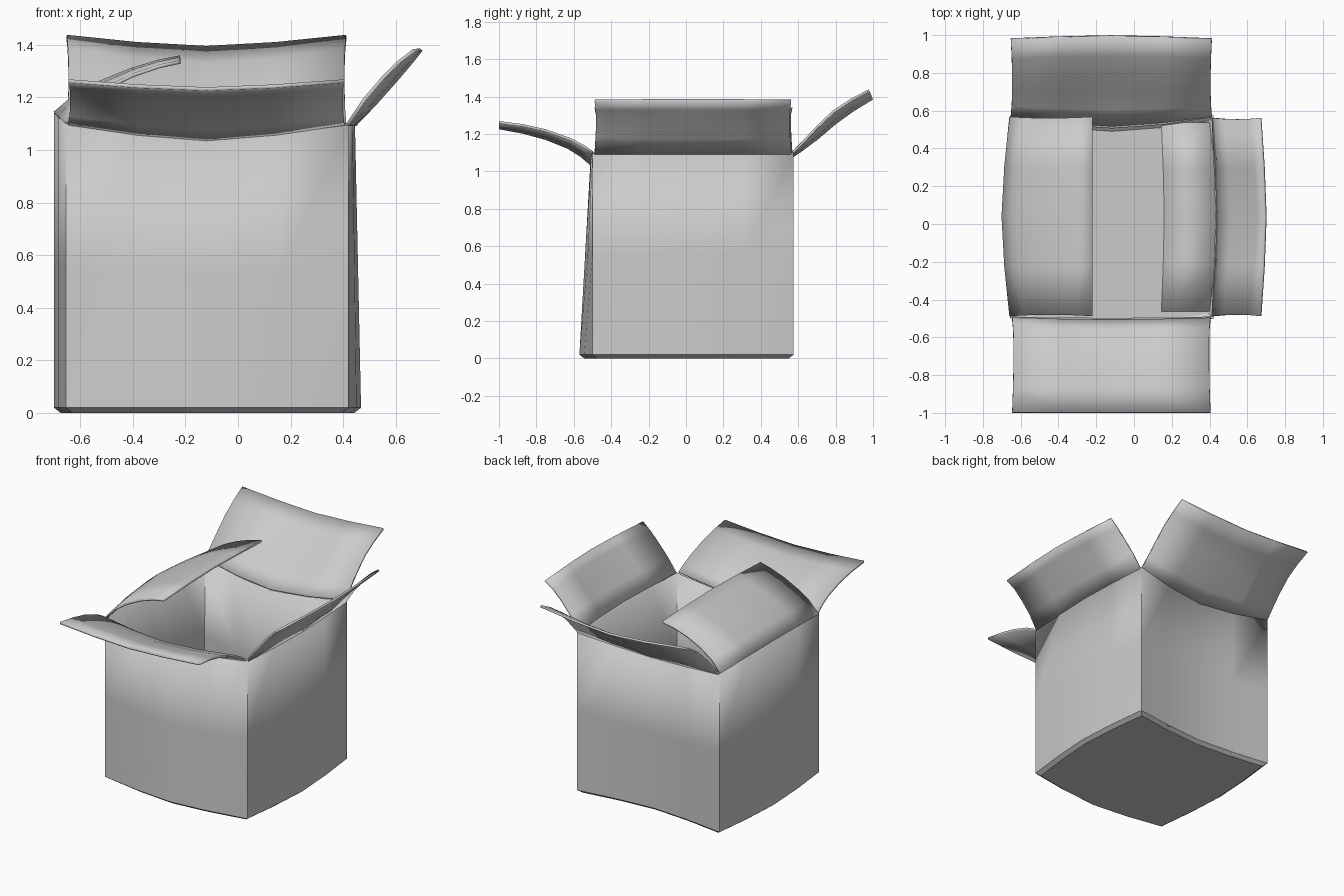
import bpy, bmesh

if "Cube" in bpy.data.objects:
    bpy.data.objects.remove(bpy.data.objects["Cube"])

X0, X1, Y0, Y1 = -0.655, 0.42, -0.50, 0.575     # corner lines of the box
CX, CY = (X0 + X1) / 2, (Y0 + Y1) / 2
T = 0.014                                       # cardboard thickness
STEPS = [-1, -0.5, 0, 0.5, 1]


def bow(t):
    return 1 - abs(t) ** 1.5


def finish(name, bm, thickness, offset):
    bmesh.ops.recalc_face_normals(bm, faces=bm.faces)
    mesh = bpy.data.meshes.new(name)
    bm.to_mesh(mesh)
    bm.free()
    ob = bpy.data.objects.new(name, mesh)
    bpy.context.collection.objects.link(ob)
    mod = ob.modifiers.new("cardboard", 'SOLIDIFY')
    mod.thickness, mod.offset = thickness, offset
    bpy.ops.object.select_all(action='DESELECT')
    ob.select_set(True)
    bpy.context.view_layer.objects.active = ob
    bpy.ops.object.shade_smooth_by_angle(angle=0.52)
    return ob


def skin(bm, rows, closed=False):
    vs = [[bm.verts.new(p) for p in r] for r in rows]
    n = len(vs[0])
    for a, b in zip(vs, vs[1:]):
        for i in range(n if closed else n - 1):
            j = (i + 1) % n
            bm.faces.new((a[i], a[j], b[j], b[i]))
    return vs


def ring(level, inset=0.0):
    """Bowed outline of the box; level 0 is the floor, 1 the rim."""
    def mix(a, b):
        return a + (b - a) * level
    x0, x1, y0, y1 = X0 + inset, X1 - inset, Y0 + inset, Y1 - inset
    hx, hy = (x1 - x0) / 2, (y1 - y0) / 2
    pts = []
    for t in STEPS[:-1]:      # front
        pts.append((CX + hx * t, y0 - mix(0.07, 0.012) * bow(t), 1.10 - 0.065 * bow(t)))
    for t in STEPS[:-1]:      # right
        pts.append((x1 + mix(0.048, 0.025) * bow(t), CY + hy * t, 1.095))
    for t in STEPS[:-1]:      # back, bowed inwards
        pts.append((CX - hx * t, y1 - 0.055 * bow(t), 1.10 - 0.05 * bow(t)))
    for t in STEPS[:-1]:      # left
        pts.append((x0 - 0.045 * bow(t), CY - hy * t, 1.10 + 0.04 * bow(t)))
    return [(x, y, 0.02 + (z - 0.02) * level) for x, y, z in pts]


# Box walls and floor with a small chamfer at the base
bm = bmesh.new()
base = [(x, y, 0.0) for x, y, z in ring(0, 0.025)]
rows = skin(bm, [base, ring(0), ring(0.5), ring(1)], closed=True)
bm.faces.new(rows[0])
finish("box_body", bm, T, -1)

# Overlapping flaps lying on the inside floor
for name, edge, wall, out in (("right_floor_flap", 0.145, 0.40, 0.045),
                              ("left_floor_flap", -0.385, -0.635, -0.045)):
    bm = bmesh.new()
    skin(bm, [[(x + b * bow(t), CY + 0.5 * t, 0.017) for t in STEPS]
              for x, b in ((edge, out / 3), (wall, out))])
    finish(name, bm, 0.008, 0)


# Curled top flaps: (outward axis, z) profiles at the side edge and at the middle
def flap(name, along_x, lo, hi, side, middle):
    c, h = (lo + hi) / 2, (hi - lo) / 2
    rows = []
    for i, ((a, z), (am, zm)) in enumerate(zip(side, middle)):
        k = i / (len(side) - 1)
        w = h - 0.03 * k * (1 - k)
        row = []
        for t in STEPS:
            d, e = a + (am - a) * bow(t), z + (zm - z) * bow(t)
            row.append((c + w * t, d, e) if along_x else (d, c + w * t, e))
        rows.append(row)
    bm = bmesh.new()
    skin(bm, rows)
    finish(name, bm, T, 0)


flap("front_flap", True, -0.645, 0.405,
     [(-0.50, 1.10), (-0.55, 1.135), (-0.62, 1.172), (-0.75, 1.218), (-0.87, 1.245), (-0.999, 1.262)],
     [(-0.51, 1.04), (-0.56, 1.083), (-0.63, 1.127), (-0.75, 1.175), (-0.87, 1.208), (-0.999, 1.232)])
flap("back_flap", True, -0.652, 0.412,
     [(0.573, 1.10), (0.63, 1.16), (0.70, 1.235), (0.79, 1.32), (0.88, 1.38), (0.98, 1.432)],
     [(0.52, 1.05), (0.61, 1.108), (0.70, 1.175), (0.80, 1.26), (0.89, 1.325), (0.996, 1.39)])
flap("right_flap", False, -0.488, 0.562,
     [(0.417, 1.095), (0.48, 1.19), (0.55, 1.272), (0.61, 1.333), (0.67, 1.378)],
     [(0.443, 1.095), (0.52, 1.175), (0.60, 1.265), (0.655, 1.33), (0.697, 1.382)])
flap("left_flap", False, -0.488, 0.568,
     [(-0.655, 1.10), (-0.59, 1.175), (-0.50, 1.235), (-0.40, 1.284), (-0.30, 1.318), (-0.22, 1.335)],
     [(-0.697, 1.14), (-0.62, 1.205), (-0.51, 1.263), (-0.40, 1.307), (-0.30, 1.337), (-0.22, 1.353)])
